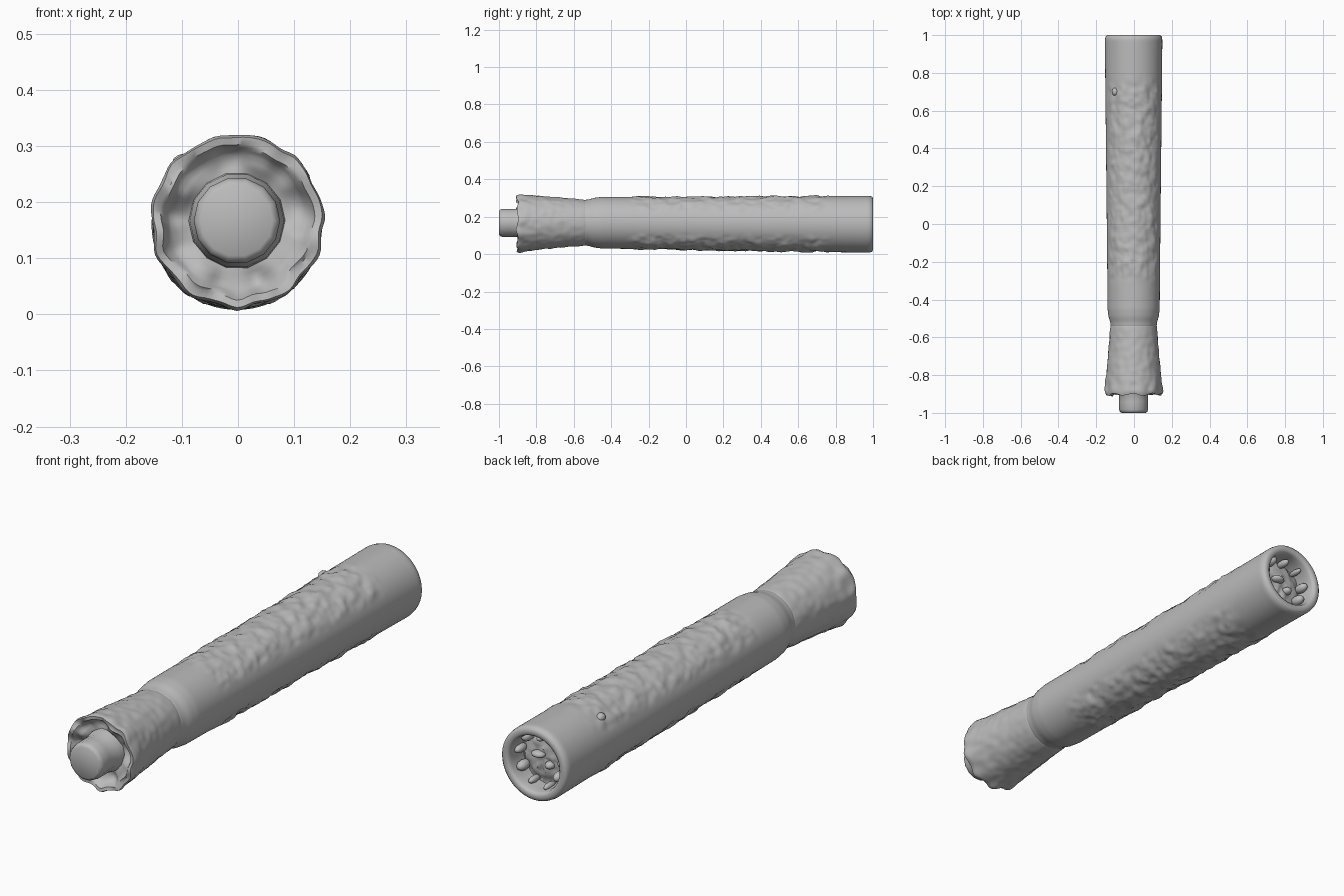
import bpy, bmesh, math
from mathutils import Vector, noise

cube = bpy.data.objects.get("Cube")
if cube:
    bpy.data.objects.remove(cube, do_unlink=True)

grey = bpy.data.materials.new("plain grey")
grey.use_nodes = True
grey.diffuse_color = (0.5, 0.5, 0.5, 1)
grey.node_tree.nodes["Principled BSDF"].inputs["Base Color"].default_value = (0.5, 0.5, 0.5, 1)


def finish(bm, name, angle=50):
    bmesh.ops.recalc_face_normals(bm, faces=bm.faces)
    mesh = bpy.data.meshes.new(name)
    bm.to_mesh(mesh)
    bm.free()
    mesh.materials.append(grey)
    obj = bpy.data.objects.new(name, mesh)
    bpy.context.collection.objects.link(obj)
    bpy.ops.object.select_all(action='DESELECT')
    obj.select_set(True)
    bpy.context.view_layer.objects.active = obj
    bpy.ops.object.shade_smooth_by_angle(angle=math.radians(angle))
    return obj


def resample(profile, step):
    """Split long profile spans so the surface can carry relief."""
    out = [profile[0]]
    for a, b in zip(profile, profile[1:]):
        n = max(1, round(math.dist(a[:2], b[:2]) / step))
        out += [[p + (q - p) * i / n for p, q in zip(a, b)] for i in range(1, n + 1)]
    return out


def lathe(name, profile, segs, step, relief=None, angle=50):
    """Turn (y, radius, centre z) points around the long axis."""
    bm = bmesh.new()
    rings = []
    for y, r, cz in resample(profile, step):
        ring = []
        for i in range(segs):
            a = math.tau * i / segs
            dy, dr = relief(y, r, a) if relief else (0, 0)
            ring.append(bm.verts.new(((r + dr) * math.cos(a) - 0.002, y + dy,
                                      cz + (r + dr) * math.sin(a))))
        rings.append(ring)
    for a, b in zip(rings, rings[1:]):
        for i in range(segs):
            j = (i + 1) % segs
            bm.faces.new((a[i], a[j], b[j], b[i]))
    bm.faces.new(rings[0])
    bm.faces.new(rings[-1])
    return finish(bm, name, angle)


def ramp(v, lo, hi):
    t = min(1, max(0, (v - lo) / (hi - lo)))
    return t * t * (3 - 2 * t)


def grain(y, a, scale):
    return noise.noise(Vector((math.cos(a) * 0.15, y, math.sin(a) * 0.15)) * scale)


# Rough strips along the top and underside of the grip, smooth flanks
def grip_relief(y, r, a):
    if r < 0.13:
        return 0, 0
    mask = ramp(y, -0.33, -0.25) * (1 - ramp(y, 0.7, 0.8)) * ramp(abs(math.sin(a)), 0.35, 0.6)
    return 0, mask * (0.007 * grain(y, a, 22) + 0.004 * grain(y, a, 45))


# Rough collar wall with a ragged, scalloped mouth
def collar_relief(y, r, a):
    mouth = 1 - ramp(y, -0.88, -0.8)
    wall = ramp(r, 0.11, 0.14)
    dr = wall * (0.004 * grain(y, a, 30) + 0.003 * mouth * math.sin(11 * a))
    dy = mouth * ramp(r, 0.08, 0.11) * (0.005 * math.sin(9 * a) + 0.008 * grain(0, a, 25))
    if r < 0.135 and y < -0.8:
        dy += 0.014 * math.sin(4 * a + 0.6) * ramp(r, 0.075, 0.1)
    return dy, dr


# Uneven floor of the rear socket
def socket_relief(y, r, a):
    return 0.012 * noise.noise(Vector((r * math.cos(a), r * math.sin(a), 0)) * 40), 0


lathe("grip", [
    (-0.56, 0.112, 0.168), (-0.54, 0.122, 0.168), (-0.52, 0.124, 0.168),
    (-0.49, 0.133, 0.168), (-0.45, 0.138, 0.168), (-0.3, 0.139, 0.167),
    (0.2, 0.144, 0.163), (0.75, 0.150, 0.161), (0.975, 0.152, 0.160),
    (0.992, 0.149, 0.160), (1.0, 0.140, 0.160), (1.0, 0.124, 0.160),
    (0.994, 0.116, 0.160), (0.975, 0.112, 0.160), (0.91, 0.108, 0.160),
], 96, 0.012, grip_relief)

lathe("socket_floor", [(0.91, 0.110, 0.160), (0.925, 0.08, 0.160), (0.93, 0.04, 0.160),
                       (0.93, 0.005, 0.160)], 32, 0.015, socket_relief)

lathe("collar", [
    (-0.52, 0.110, 0.168), (-0.535, 0.121, 0.168), (-0.56, 0.125, 0.168),
    (-0.65, 0.131, 0.168), (-0.8, 0.145, 0.167), (-0.89, 0.154, 0.166),
    (-0.902, 0.150, 0.166), (-0.9, 0.137, 0.166), (-0.875, 0.118, 0.166),
    (-0.868, 0.095, 0.167), (-0.86, 0.07, 0.167),
], 96, 0.012, collar_relief)

# Blunt spigot in the collar mouth
lathe("spigot", [
    (-0.84, 0.088, 0.167), (-0.885, 0.084, 0.167), (-0.9, 0.077, 0.167),
    (-0.982, 0.077, 0.167), (-0.994, 0.073, 0.167), (-1.0, 0.064, 0.167),
], 14, 0.05)

# Ring of worn lugs and a bent contact inside the rear socket
bm = bmesh.new()


def lump(pos, size):
    made = bmesh.ops.create_icosphere(bm, subdivisions=2, radius=1)["verts"]
    for v in made:
        v.co = Vector(pos) + Vector(c * s for c, s in zip(v.co, size))


for k in range(9):
    a = math.tau * k / 9 + 0.2
    r = 0.1 + 0.006 * math.sin(k * 2.3)
    s = 0.017 + 0.005 * math.sin(k * 1.7)
    lump((r * math.cos(a), 0.94, 0.16 + r * math.sin(a)), (s, 0.036, s))
lump((0.02, 0.935, 0.175), (0.03, 0.025, 0.014))
lump((-0.03, 0.93, 0.14), (0.02, 0.025, 0.016))
finish(bm, "socket_lugs", 180)

# Small stud on the upper side of the grip
bm = bmesh.new()
lump((-0.1, 0.7, 0.268), (0.018, 0.022, 0.018))
finish(bm, "grip_stud", 180)
